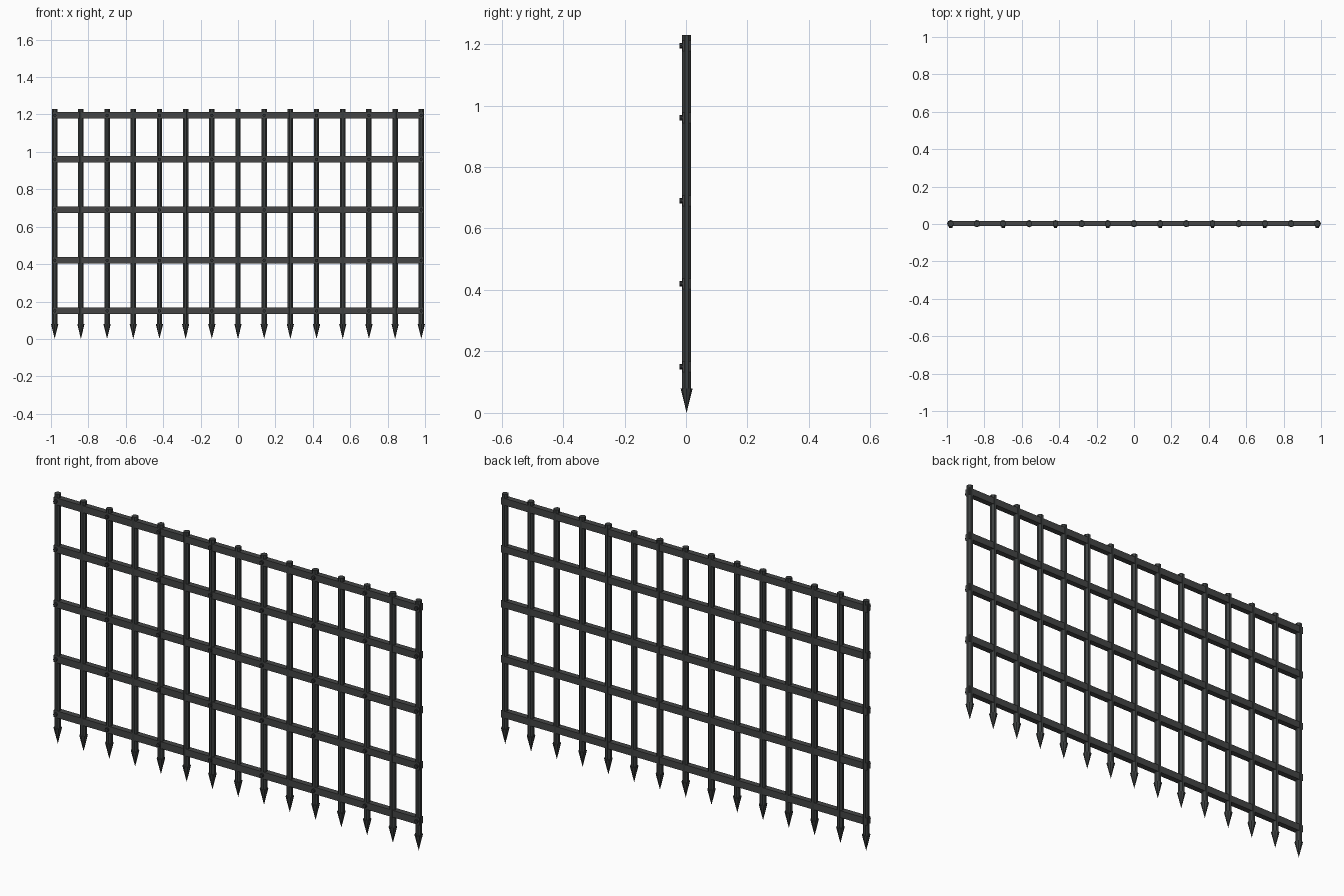
import bpy, math
from mathutils import Matrix

if "Cube" in bpy.data.objects:
    bpy.data.objects.remove(bpy.data.objects["Cube"])


def material(name, col):
    m = bpy.data.materials.new(name)
    m.diffuse_color = (*col, 1)
    m.use_nodes = True
    m.node_tree.nodes["Principled BSDF"].inputs["Base Color"].default_value = m.diffuse_color
    return m


bar_iron = material("dark iron", (0.045, 0.05, 0.05))
rail_iron = material("rail iron", (0.058, 0.06, 0.06))
rivet_iron = material("rivet black iron", (0.03, 0.032, 0.034))
Y0 = 0.002  # centre plane of the bars


def rod(name, r1, r2, z1, z2, x, mat, sides=8, turn=0.0):
    bpy.ops.mesh.primitive_cone_add(vertices=sides, radius1=r1, radius2=r2,
                                    depth=z2 - z1, location=(x, Y0, (z1 + z2) / 2))
    o = bpy.context.object
    o.data.transform(Matrix.Rotation(turn, 4, 'Z'))
    o.name = name
    o.data.materials.append(mat)
    return o


# Vertical bars with spiked feet
for i in range(-7, 8):
    x = i * 0.14
    rod("vertical_bar", 0.0155, 0.0155, 0.07, 1.23, x, bar_iron, 8, math.pi / 8)
    rod("spike", 0.0, 0.0195, 0.0, 0.08, x, bar_iron, 8)

# Horizontal flat rails, with a rivet on every second bar
for z in (0.15, 0.42, 0.69, 0.96, 1.195):
    bpy.ops.mesh.primitive_cube_add(size=1, location=(0, Y0, z))
    rail = bpy.context.object
    rail.name = "rail"
    rail.data.transform(Matrix.Diagonal((1.986, 0.028, 0.034, 1)))
    rail.data.materials.append(rail_iron)
    for i in range(-7, 8, 2):
        bpy.ops.mesh.primitive_cylinder_add(
            vertices=8, radius=0.009, depth=0.012,
            location=(i * 0.14, -0.0155, z), rotation=(math.pi / 2, 0, 0))
        rivet = bpy.context.object
        rivet.name = "rivet"
        rivet.data.materials.append(rivet_iron)
